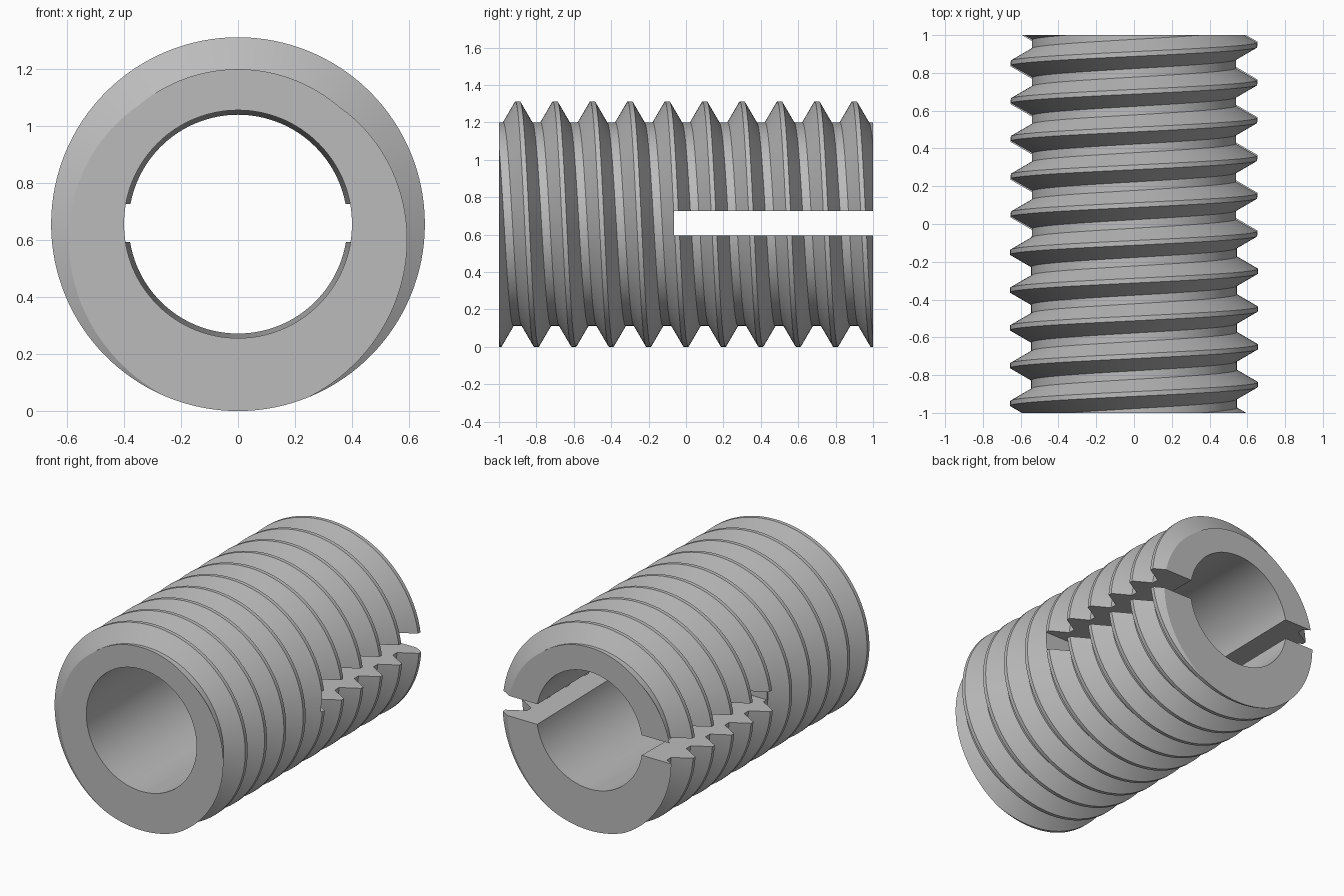
import bpy, bmesh, math

STEPS = 128                  # segments per turn
AXIS_Z = 0.656               # height of the sleeve axis
CREST, ROOT = 0.656, 0.544   # thread radii
PITCH, TURNS = 0.2, 7        # turns counted each way from the middle

cube = bpy.data.objects.get("Cube")
if cube:
    bpy.data.objects.remove(cube)

steel = bpy.data.materials.new("grey steel")
steel.use_nodes = True
grey = (0.5, 0.5, 0.5, 1)
steel.diffuse_color = grey
steel.node_tree.nodes["Principled BSDF"].inputs["Base Color"].default_value = grey


def add_object(name, bm):
    bmesh.ops.recalc_face_normals(bm, faces=bm.faces)
    mesh = bpy.data.meshes.new(name)
    bm.to_mesh(mesh)
    bm.free()
    mesh.materials.append(steel)
    obj = bpy.data.objects.new(name, mesh)
    bpy.context.collection.objects.link(obj)
    return obj


def polar(r, angle, y):
    return (r * math.cos(angle), y, AXIS_Z + r * math.sin(angle))


# Right-handed thread: one tooth profile swept along a helix
def make_thread():
    bm = bmesh.new()
    tooth = [(-0.0775, ROOT), (-0.0125, CREST), (0.0125, CREST), (0.0775, ROOT)]
    profile = [(k * PITCH + dy, r) for k in range(-TURNS, TURNS + 1) for dy, r in tooth]
    columns = []
    for i in range(STEPS):
        t = i / STEPS
        columns.append([bm.verts.new(polar(r, math.tau * t, 0.15 + y - PITCH * t))
                        for y, r in profile])
    # The seam joins each turn to the next one
    n = len(tooth)
    columns.append(columns[0][:-n])
    for i in range(STEPS):
        a, b = columns[i], columns[i + 1]
        if i == STEPS - 1:
            a = a[n:]
        for j in range(min(len(a), len(b)) - 1):
            bm.faces.new((a[j], a[j + 1], b[j + 1], b[j]))
    # Trim flat at both ends and cap
    for end in (-1, 1):
        bmesh.ops.bisect_plane(bm, geom=bm.verts[:] + bm.edges[:] + bm.faces[:],
                               dist=1e-6, plane_co=(0, end, 0), plane_no=(0, end, 0),
                               clear_outer=True)
        rim = [e for e in bm.edges if e.is_boundary
               and all(abs(v.co.y - end) < 1e-4 for v in e.verts)]
        bmesh.ops.holes_fill(bm, edges=rim, sides=0)
    return add_object("threaded_sleeve", bm)


# Bore: straight at the front, narrowing slightly along the slotted half
def make_bore():
    bm = bmesh.new()
    rings = [[bm.verts.new(polar(r, math.tau * i / STEPS, y)) for i in range(STEPS)]
             for y, r in ((-1.1, 0.4), (-0.065, 0.4), (1, 0.384), (1.1, 0.3825))]
    for a, b in zip(rings, rings[1:]):
        for i in range(STEPS):
            j = (i + 1) % STEPS
            bm.faces.new((a[i], a[j], b[j], b[i]))
    bm.faces.new(rings[0])
    bm.faces.new(rings[-1])
    return add_object("bore_cutter", bm)


# Slot: runs across both walls and out of the back end
def make_slot():
    bm = bmesh.new()
    bmesh.ops.create_cube(bm, size=1)
    bmesh.ops.scale(bm, vec=(2, 1.265, 0.132), verts=bm.verts)
    bmesh.ops.translate(bm, vec=(0, 0.5675, 0.66), verts=bm.verts)
    return add_object("slot_cutter", bm)


sleeve = make_thread()
for cutter in (make_bore(), make_slot()):
    cutter.hide_render = True
    cutter.hide_set(True)
    cut = sleeve.modifiers.new(cutter.name, 'BOOLEAN')
    cut.operation = 'DIFFERENCE'
    cut.solver = 'EXACT'
    cut.object = cutter

# Apply the cuts, drop the cutters, shade
bpy.ops.object.select_all(action='DESELECT')
sleeve.select_set(True)
bpy.context.view_layer.objects.active = sleeve
for name in [m.name for m in sleeve.modifiers]:
    cutter = sleeve.modifiers[name].object
    bpy.ops.object.modifier_apply(modifier=name)
    bpy.data.objects.remove(cutter)
bpy.ops.object.shade_smooth_by_angle(angle=math.radians(30))
